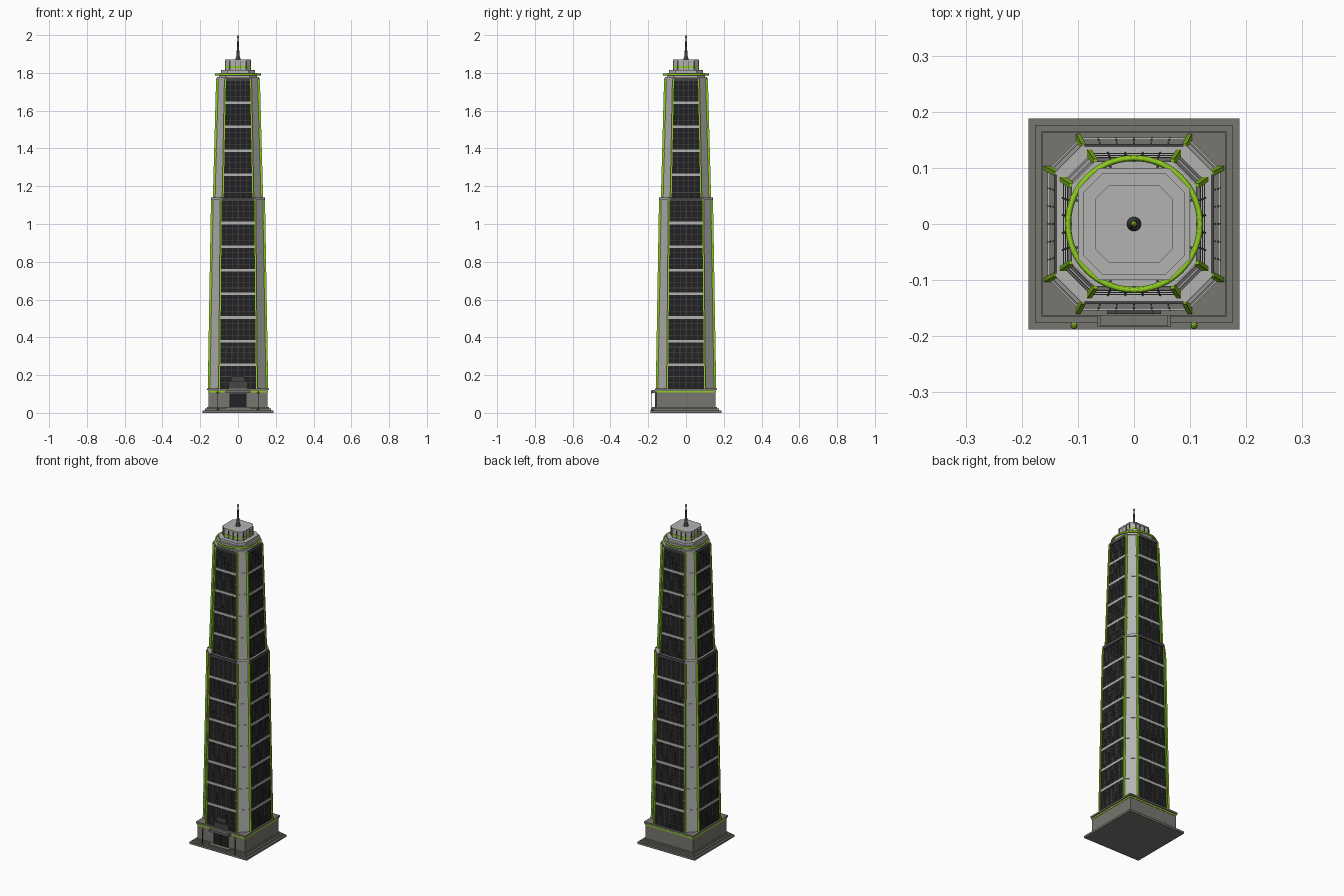
import bpy, bmesh, math
from mathutils import Matrix, Vector

if "Cube" in bpy.data.objects:
    bpy.data.objects.remove(bpy.data.objects["Cube"])


def material(name, r, g, b):
    m = bpy.data.materials.new(name)
    m.diffuse_color = (r, g, b, 1)
    m.use_nodes = True
    m.node_tree.nodes["Principled BSDF"].inputs["Base Color"].default_value = m.diffuse_color
    return m


STONE = material("warm grey stone", 0.19, 0.18, 0.16)
LIGHT = material("light grey cladding", 0.45, 0.45, 0.44)
GLASS = material("dark glass", 0.016, 0.016, 0.018)
FRAME = material("dark grey metal", 0.06, 0.06, 0.06)
GREEN = material("lime green", 0.28, 0.62, 0.015)


def finish(bm, name, *mats):
    bmesh.ops.recalc_face_normals(bm, faces=bm.faces)
    me = bpy.data.meshes.new(name)
    bm.to_mesh(me)
    bm.free()
    for m in mats:
        me.materials.append(m)
    ob = bpy.data.objects.new(name, me)
    bpy.context.collection.objects.link(ob)
    return ob


def loft(bm, rings):
    """Skin a closed prism through rings of equal point count."""
    vs = [[bm.verts.new(p) for p in r] for r in rings]
    n = len(vs[0])
    bm.faces.new(vs[0])
    bm.faces.new(vs[-1])
    for a, b in zip(vs, vs[1:]):
        for i in range(n):
            bm.faces.new((a[i], a[(i + 1) % n], b[(i + 1) % n], b[i]))


def octo(h, w, z):
    """Square of half size h whose flat sides have half width w."""
    return [(w, -h, z), (h, -w, z), (h, w, z), (w, h, z),
            (-w, h, z), (-h, w, z), (-h, -w, z), (-w, -h, z)]


def rect(x, y, hx, hy, z):
    return [(x - hx, y - hy, z), (x + hx, y - hy, z), (x + hx, y + hy, z), (x - hx, y + hy, z)]


def box(bm, x, y, hx, hy, z0, z1):
    loft(bm, [rect(x, y, hx, hy, z0), rect(x, y, hx, hy, z1)])


def slab(name, h, w, z0, z1, mat):
    bm = bmesh.new()
    loft(bm, [octo(h, w, z0), octo(h, w, z1)])
    return finish(bm, name, mat)


def four_sides(bm):
    """Repeat the front geometry on all four sides."""
    src = bm.verts[:] + bm.edges[:] + bm.faces[:]
    for k in (1, 2, 3):
        d = bmesh.ops.duplicate(bm, geom=src)["geom"]
        bmesh.ops.rotate(bm, verts=[v for v in d if isinstance(v, bmesh.types.BMVert)],
                         cent=(0, 0, 0), matrix=Matrix.Rotation(k * math.pi / 2, 3, 'Z'))


# Stepped podium with cornice and green trim
bm = bmesh.new()
for h, z0, z1 in ((0.188, 0, 0.012), (0.176, 0.012, 0.022), (0.165, 0.022, 0.03),
                  (0.157, 0.03, 0.12), (0.163, 0.12, 0.13)):
    box(bm, 0, 0, h, h, z0, z1)
finish(bm, "podium", STONE)
bm = bmesh.new()
box(bm, 0, 0, 0.159, 0.159, 0.109, 0.117)
finish(bm, "podium_green_trim", GREEN)


# Tapered tower sections
def section(name, z0, z1, h0, h1, w0, w1, storeys, rows, cols):
    def at(z):
        t = (z - z0) / (z1 - z0)
        return h0 + (h1 - h0) * t, w0 + (w1 - w0) * t

    # octagonal core: glass on the main sides, cladding on the corners
    bm = bmesh.new()
    loft(bm, [octo(h0, w0, z0), octo(h1, w1, z1)])
    bm.normal_update()
    for f in bm.faces:
        c = f.calc_center_median()
        if len(f.verts) == 4 and min(abs(c.x), abs(c.y)) < 0.01:
            f.material_index = 1
    finish(bm, name + "_core", LIGHT, GLASS)

    # light floor bands
    bm = bmesh.new()
    step = (z1 - z0) / storeys
    for k in range(1, storeys):
        z = z0 + k * step
        h, w = at(z)
        loft(bm, [octo(h + 0.003, w, z - 0.007), octo(h + 0.003, w, z + 0.007)])
    finish(bm, name + "_floor_bands", LIGHT)

    # thin window bars
    bm = bmesh.new()
    for k in range(storeys):
        for j in range(1, rows):
            z = z0 + (k + j / rows) * step
            h, w = at(z)
            box(bm, 0, -h, w, 0.0015, z - 0.0015, z + 0.0015)
    for j in range(1, cols):
        s = 2 * j / cols - 1
        loft(bm, [rect(s * w0, -h0, 0.0014, 0.002, z0), rect(s * w1, -h1, 0.0014, 0.002, z1)])
    four_sides(bm)
    finish(bm, name + "_window_bars", FRAME)

    # green fins on both edges of every glass side
    bm = bmesh.new()
    for s in (-1, 1):
        loft(bm, [rect(s * (w0 + 0.002), -h0 - 0.001, 0.004, 0.006, z0),
                  rect(s * (w1 + 0.002), -h1 - 0.001, 0.004, 0.006, z1)])
    four_sides(bm)
    finish(bm, name + "_green_fins", GREEN)


section("lower_tower", 0.13, 1.13, 0.153, 0.136, 0.097, 0.088, 8, 4, 6)
slab("setback_ledge", 0.141, 0.092, 1.126, 1.139, LIGHT)
section("upper_tower", 1.135, 1.768, 0.126, 0.109, 0.078, 0.066, 5, 4, 5)

# Dark parapet strips at the tops of the glass sides
bm = bmesh.new()
box(bm, 0, -0.140, 0.088, 0.003, 1.122, 1.141)
box(bm, 0, -0.110, 0.066, 0.003, 1.758, 1.772)
four_sides(bm)
finish(bm, "parapet_strips", FRAME)

# Crown
slab("roof_slab", 0.111, 0.07, 1.766, 1.778, LIGHT)
slab("crown_base", 0.100, 0.062, 1.778, 1.800, LIGHT)
slab("crown_step", 0.091, 0.056, 1.800, 1.815, LIGHT)
slab("crown_block", 0.067, 0.043, 1.815, 1.868, LIGHT)
slab("crown_cap", 0.069, 0.045, 1.862, 1.870, LIGHT)
slab("crown_green_stripe", 0.0685, 0.0442, 1.826, 1.836, GREEN)
bm = bmesh.new()
for x in (-0.043, -0.015, 0.015, 0.043):
    box(bm, x, -0.067, 0.002, 0.002, 1.815, 1.865)
four_sides(bm)
finish(bm, "crown_ribs", FRAME)

bpy.ops.mesh.primitive_torus_add(major_radius=0.1175, minor_radius=0.0055, major_segments=64,
                                 minor_segments=12, location=(0, 0, 1.791))
ring = bpy.context.object
ring.name = "crown_green_ring"
ring.data.materials.append(GREEN)
bpy.ops.object.shade_smooth_by_angle()
bm = bmesh.new()
for k in range(8):
    a = math.radians(22.5 + 45 * k)
    m = Matrix.Translation((0.104 * math.cos(a), 0.104 * math.sin(a), 1.789)) @ Matrix.Rotation(a, 4, 'Z')
    bmesh.ops.create_cube(bm, size=1, matrix=m @ Matrix.Diagonal((0.022, 0.004, 0.004, 1)))
finish(bm, "ring_brackets", FRAME)


def turned(name, x, y, profile, mat, n=16):
    """Round part from (radius, height) points."""
    bm = bmesh.new()
    loft(bm, [[(x + r * math.cos(2 * math.pi * i / n), y + r * math.sin(2 * math.pi * i / n), z)
               for i in range(n)] for r, z in profile])
    ob = finish(bm, name, mat)
    bpy.context.view_layer.objects.active = ob
    bpy.ops.object.select_all(action='DESELECT')
    ob.select_set(True)
    bpy.ops.object.shade_smooth_by_angle()


# Spire with green tip
turned("spire", 0, 0, [(0.013, 1.868), (0.012, 1.878), (0.008, 1.892), (0.003, 1.985)], FRAME)
turned("spire_tip", 0, 0, [(0.002, 1.982), (0.005, 1.987), (0.005, 1.993), (0.001, 2.0)], GREEN)

# Entrance
bm = bmesh.new()
box(bm, 0, -0.158, 0.042, 0.003, 0.03, 0.1)
finish(bm, "entrance_doors", GLASS)
bm = bmesh.new()
for x in (-0.044, 0, 0.044):
    box(bm, x, -0.16, 0.0025 if x else 0.001, 0.004, 0.03, 0.102)
box(bm, 0, -0.16, 0.046, 0.004, 0.099, 0.104)
finish(bm, "door_frame", FRAME)
bm = bmesh.new()
box(bm, 0, -0.17, 0.065, 0.014, 0.106, 0.116)
box(bm, 0, -0.172, 0.06, 0.010, 0.116, 0.12)
box(bm, 0, -0.171, 0.065, 0.012, 0.022, 0.03)
finish(bm, "entrance_canopy_and_step", STONE)

# Plain panel above the entrance
bm = bmesh.new()
box(bm, 0, -0.156, 0.048, 0.004, 0.13, 0.16)
box(bm, 0, -0.156, 0.034, 0.004, 0.166, 0.195)
finish(bm, "entrance_panel", FRAME)

# Lamp posts beside the entrance
for x, side in ((-0.107, "left"), (0.107, "right")):
    turned(side + "_lamp_post", x, -0.181, [(0.006, 0.012), (0.005, 0.02), (0.0022, 0.024), (0.0022, 0.104)], FRAME, 12)
    turned(side + "_lamp_globe", x, -0.181, [(0.002, 0.102), (0.0055, 0.106), (0.0055, 0.111), (0.002, 0.115)], GREEN, 12)
